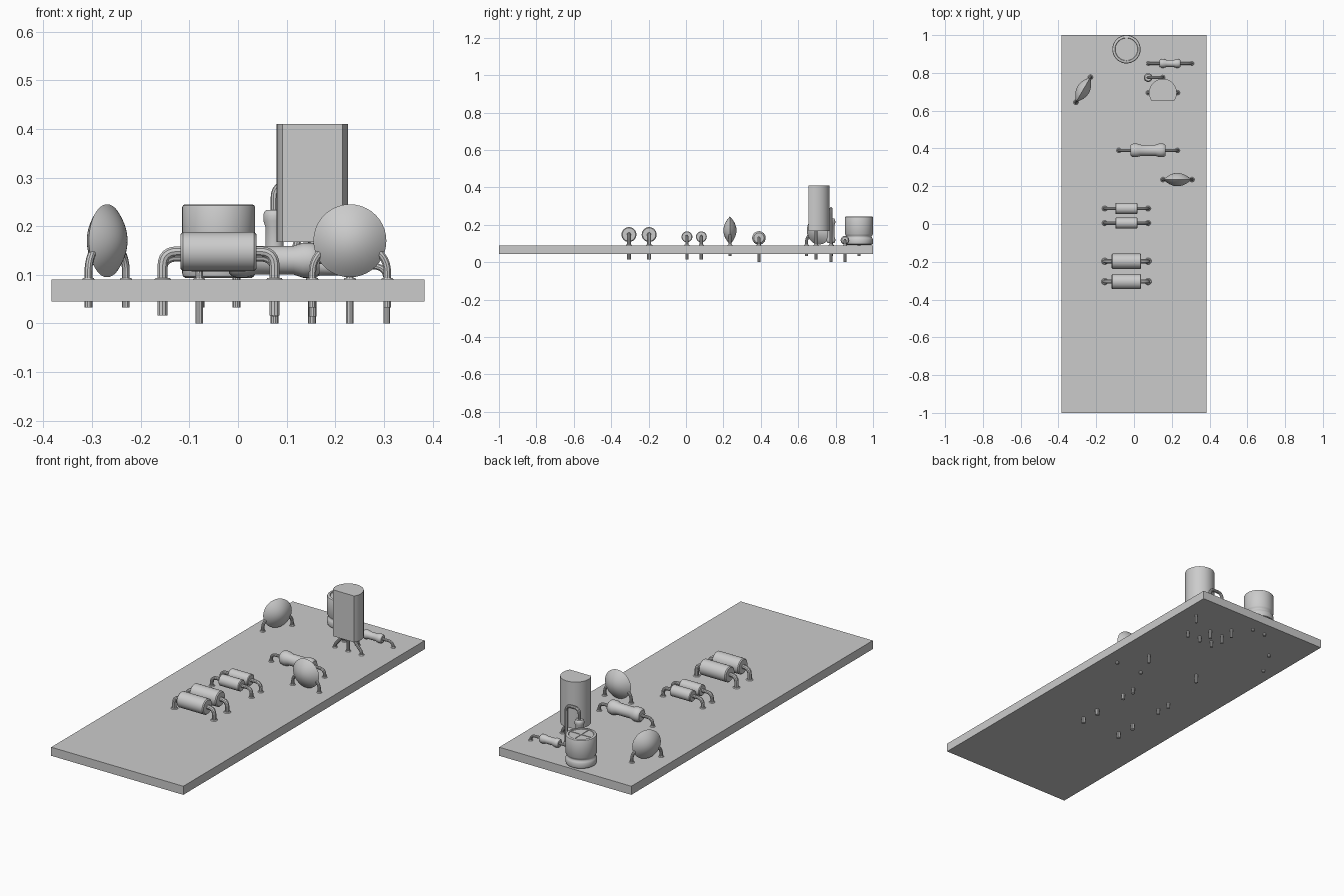
import bpy, bmesh, math
from mathutils import Matrix, Vector

cube = bpy.data.objects.get("Cube")
if cube:
    bpy.data.objects.remove(cube, do_unlink=True)

grey = bpy.data.materials.new("plain_grey")
grey.use_nodes = True
grey.diffuse_color = (0.6, 0.6, 0.6, 1)
grey.node_tree.nodes["Principled BSDF"].inputs["Base Color"].default_value = (0.6, 0.6, 0.6, 1)

TOP = 0.09   # upper face of the board
ALONG_X = Matrix.Rotation(math.pi / 2, 4, 'Y')
ALONG_Y = Matrix.Rotation(math.pi / 2, 4, 'X')


def finish(name, bm, smooth=True):
    bmesh.ops.recalc_face_normals(bm, faces=bm.faces)
    mesh = bpy.data.meshes.new(name)
    bm.to_mesh(mesh)
    bm.free()
    mesh.materials.append(grey)
    ob = bpy.data.objects.new(name, mesh)
    bpy.context.collection.objects.link(ob)
    if smooth:
        bpy.ops.object.select_all(action='DESELECT')
        ob.select_set(True)
        bpy.context.view_layer.objects.active = ob
        bpy.ops.object.shade_smooth_by_angle(angle=math.radians(35))
    return ob


def box(name, centre, size):
    bm = bmesh.new()
    bmesh.ops.create_cube(bm, size=1)
    bmesh.ops.scale(bm, vec=size, verts=bm.verts)
    bmesh.ops.translate(bm, vec=centre, verts=bm.verts)
    return finish(name, bm, False)


def lathe(name, profile, centre, turn=Matrix(), steps=32):
    """Spin (radius, height) points round z, then turn and place the result."""
    bm = bmesh.new()
    verts = [bm.verts.new((r, 0, h)) for r, h in profile]
    edges = [bm.edges.new(pair) for pair in zip(verts, verts[1:])]
    bmesh.ops.spin(bm, geom=verts + edges, cent=(0, 0, 0), axis=(0, 0, 1),
                   angle=2 * math.pi, steps=steps, use_duplicate=False)
    bmesh.ops.remove_doubles(bm, verts=bm.verts, dist=0.0001)
    bmesh.ops.transform(bm, matrix=Matrix.Translation(centre) @ turn, verts=bm.verts)
    return finish(name, bm)


def wire(name, corners, radius, bend=0.03):
    """Round wire along the corners, each inner corner rounded off."""
    pts = [Vector(c) for c in corners]
    path = [pts[0]]
    for a, b, c in zip(pts, pts[1:], pts[2:]):
        start = b + (a - b).normalized() * bend
        end = b + (c - b).normalized() * bend
        for i in range(7):
            t = i / 6
            path.append(start * (1 - t) ** 2 + b * 2 * t * (1 - t) + end * t * t)
    path.append(pts[-1])
    curve = bpy.data.curves.new(name, 'CURVE')
    curve.dimensions = '3D'
    curve.bevel_depth = radius
    curve.bevel_resolution = 3
    curve.use_fill_caps = True
    spline = curve.splines.new('POLY')
    spline.points.add(len(path) - 1)
    for p, co in zip(spline.points, path):
        p.co = (*co, 1)
    temp = bpy.data.objects.new(name, curve)
    bm = bmesh.new()
    mesh = bpy.data.meshes.new_from_object(temp)
    bm.from_mesh(mesh)
    bpy.data.objects.remove(temp)
    bpy.data.curves.remove(curve)
    bpy.data.meshes.remove(mesh)
    finish(name, bm)


def pad(name, x, y, r):
    lathe(name, [(0, TOP), (r, TOP), (r * 0.8, TOP + 0.004), (0, TOP + 0.004)], (x, y, 0), steps=16)


def barrel(half, r):
    """Plain cylinder body with softened ends."""
    s = r * 0.12
    return [(0, -half), (r - s, -half), (r, -half + s),
            (r, half - s), (r - s, half), (0, half)]


def bone(half, r):
    """Resistor body: two swollen ends and a slimmer waist."""
    end = [(0, half), (r * 0.75, half), (r * 0.94, half - r * 0.2), (r, half - r * 0.5),
           (r, half - r * 0.95), (r * 0.82, half - r * 1.5)]
    return [(a, -h) for a, h in end] + end[::-1]


def axial(name, x, y, z, profile, span, r, bottom):
    """Lying part with a bent lead at each end."""
    lathe(name + "_body", profile, (x, y, z), ALONG_X)
    for side, s in (("right", -1), ("left", 1)):
        wire(f"{name}_{side}_lead", [(x, y, z), (x + s * span, y, z), (x + s * span, y, bottom)], r)
        pad(f"{name}_{side}_pad", x + s * span, y, r * 1.6)


def disc(name, x, y, angle):
    """Lens shaped capacitor on two curved legs."""
    radius, half, n = 0.075, 0.035, 10
    face = [(radius * i / n, half * (1 - (i / n) ** 2)) for i in range(n + 1)]
    profile = face + [(a, -h) for a, h in face[-2::-1]]
    turn = Matrix.Rotation(angle, 4, 'Z')
    z = 0.17
    lathe(name + "_body", profile, (x, y, z), turn @ ALONG_Y, 40)
    for side, s in (("right", -1), ("left", 1)):
        place = Matrix.Translation((x, y, 0)) @ turn
        path = [place @ Vector(p) for p in
                ((s * 0.045, 0, 0.157), (s * 0.077, 0, 0.135), (s * 0.077, 0, 0.033))]
        wire(f"{name}_{side}_leg", path, 0.008)
        pad(f"{name}_{side}_pad", path[2].x, path[2].y, 0.013)


# Board
box("board", (0, 0, 0.0675), (0.766, 2, 0.045))

# Lying diodes and resistors
for i, y in enumerate((-0.305, -0.197)):
    axial(f"large_diode_{i + 1}", -0.04, y, 0.148, barrel(0.078, 0.04), 0.115, 0.011, 0.016)
for i, y in enumerate((0.005, 0.082)):
    axial(f"small_diode_{i + 1}", -0.04, y, 0.136, barrel(0.059, 0.029), 0.115, 0.009, 0.016)
axial("large_resistor", 0.075, 0.39, 0.13, bone(0.093, 0.036), 0.155, 0.008, 0)
axial("small_resistor", 0.191, 0.85, 0.118, bone(0.055, 0.023), 0.115, 0.007, 0)

# Disc capacitors
disc("front_disc", 0.23, 0.235, 0)
disc("back_disc", -0.269, 0.711, math.radians(60))

# Standing resistor with its lead folded over
lathe("standing_resistor_body", bone(0.065, 0.023), (0.075, 0.775, 0.168))
wire("standing_resistor_lead", [(0.075, 0.775, 0), (0.075, 0.775, 0.287),
                                (0.152, 0.775, 0.287), (0.152, 0.775, 0)], 0.008)
for x in (0.075, 0.152):
    pad("standing_resistor_pad", x, 0.775, 0.013)

# Transistor: round back, flat front
cx, cy, r = 0.153, 0.695, 0.0735
cut = math.asin(0.04 / r)
bm = bmesh.new()
outline = []
for i in range(33):
    a = -cut + (math.pi + 2 * cut) * i / 32
    outline.append(bm.verts.new((cx + r * math.cos(a), cy + r * math.sin(a), 0.167)))
base = bm.faces.new(outline)
top = bmesh.ops.extrude_face_region(bm, geom=[base], use_keep_orig=True)["geom"]
bmesh.ops.translate(bm, vec=(0, 0, 0.243), verts=[v for v in top if isinstance(v, bmesh.types.BMVert)])
finish("transistor_body", bm)
for side, s in (("right", -1), ("middle", 0), ("left", 1)):
    x = cx + s * 0.077
    wire(f"transistor_{side}_leg", [(cx + s * 0.03, cy, 0.175), (cx + s * 0.034, cy, 0.155),
                                    (x, cy, 0.105), (x, cy, 0.014)], 0.008, 0.01)
    pad(f"transistor_{side}_pad", x, cy, 0.013)

# Can capacitor with pinched waist and scored lid
lathe("can_body", [(0, 0.093), (0.067, 0.093), (0.073, 0.097), (0.075, 0.104), (0.075, 0.122),
                   (0.072, 0.128), (0.068, 0.134), (0.068, 0.139), (0.072, 0.145), (0.075, 0.151),
                   (0.075, 0.239), (0.073, 0.243), (0.069, 0.245), (0.061, 0.245),
                   (0.059, 0.241), (0, 0.241)], (-0.04, 0.925, 0), steps=40)
box("can_lid_bar_across", (-0.04, 0.925, 0.2415), (0.118, 0.006, 0.004))
box("can_lid_bar_along", (-0.04, 0.925, 0.2415), (0.006, 0.118, 0.004))
for side, s in (("right", -1), ("left", 1)):
    x = -0.04 + s * 0.037
    wire(f"can_{side}_leg", [(x, 0.925, 0.1), (x, 0.925, 0.033)], 0.008)
